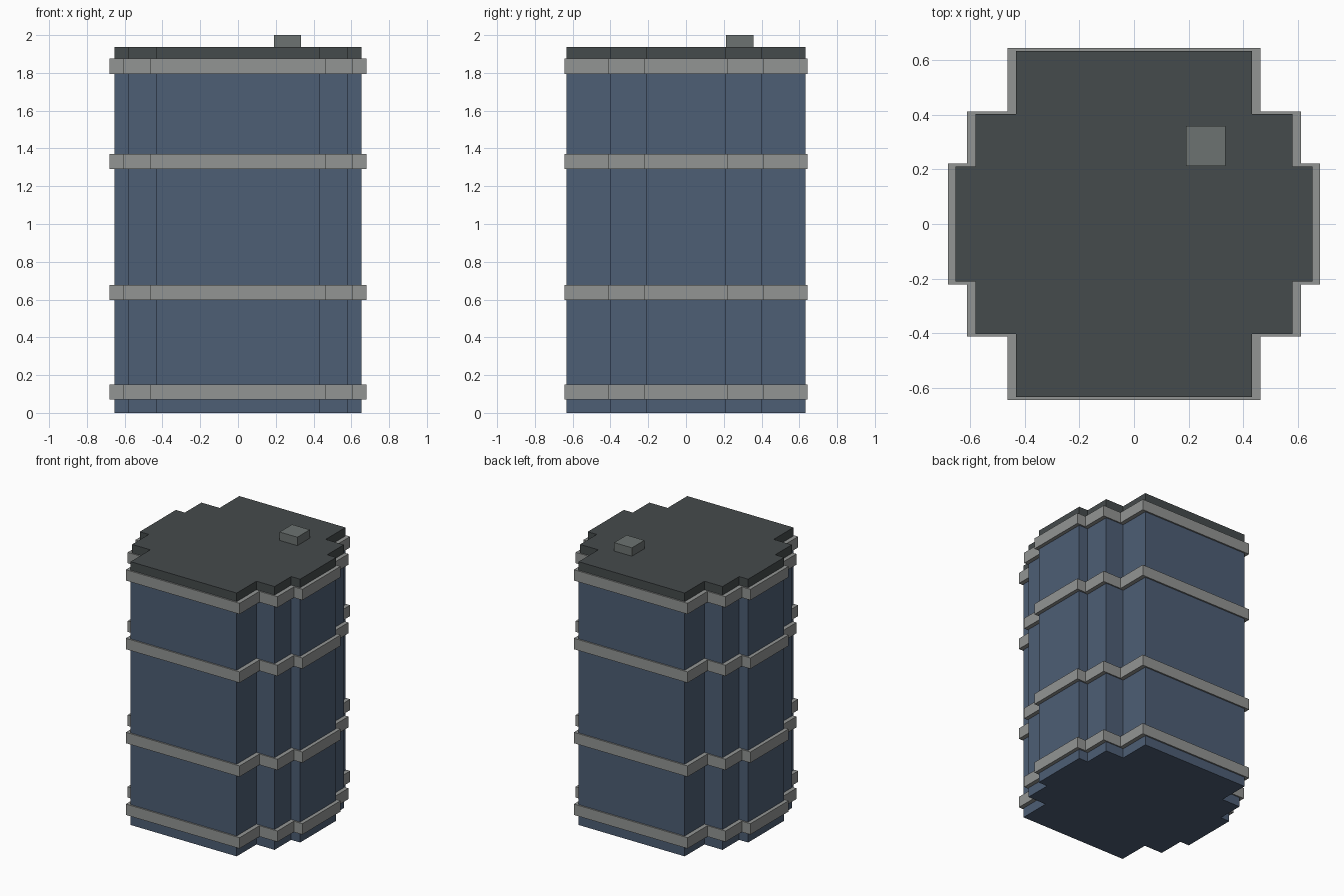
import bpy, bmesh

if "Cube" in bpy.data.objects:
    bpy.data.objects.remove(bpy.data.objects["Cube"])


def material(name, rgb):
    m = bpy.data.materials.new(name)
    m.diffuse_color = (*rgb, 1)
    m.use_nodes = True
    m.node_tree.nodes["Principled BSDF"].inputs["Base Color"].default_value = m.diffuse_color
    return m


def outline(steps):
    """Stepped outline from (half width, half depth) pairs, widest first."""
    q = []
    for i, (x, y) in enumerate(steps):
        q.append((x, y))
        if i + 1 < len(steps):
            q.append((steps[i + 1][0], y))
    left = [(-x, y) for x, y in reversed(q)]
    top = q + left
    return top + [(-x, -y) for x, y in top]


def prism(name, pts, z0, z1, mat):
    bm = bmesh.new()
    base = bm.faces.new([bm.verts.new((x, y, z0)) for x, y in pts])
    ext = bmesh.ops.extrude_face_region(bm, geom=[base], use_keep_orig=True)
    top = [v for v in ext["geom"] if isinstance(v, bmesh.types.BMVert)]
    bmesh.ops.translate(bm, verts=top, vec=(0, 0, z1 - z0))
    bmesh.ops.recalc_face_normals(bm, faces=bm.faces)
    mesh = bpy.data.meshes.new(name)
    bm.to_mesh(mesh)
    bm.free()
    mesh.materials.append(mat)
    ob = bpy.data.objects.new(name, mesh)
    bpy.context.collection.objects.link(ob)
    return ob


blue = material("blue_paint", (0.075, 0.112, 0.178))
steel = material("band_steel", (0.29, 0.30, 0.295))
dark = material("lid_dark", (0.06, 0.07, 0.072))
plug = material("plug_grey", (0.15, 0.17, 0.165))

body_outline = outline([(0.653, 0.21), (0.58, 0.403), (0.432, 0.632)])
band_outline = outline([(0.68, 0.222), (0.61, 0.412), (0.463, 0.643)])

# Barrel body and lid
prism("barrel_body", body_outline, 0, 1.87, blue)
prism("barrel_lid", body_outline, 1.87, 1.938, dark)

# Raised bands around the body
for i, z in enumerate((0.07, 0.598, 1.29, 1.795)):
    prism(f"band_{i + 1}", band_outline, z, z + 0.08, steel)

# Filler plug on the lid
prism("filler_plug", [(0.19, 0.213), (0.334, 0.213), (0.334, 0.358), (0.19, 0.358)],
      1.938, 2.0, plug)
